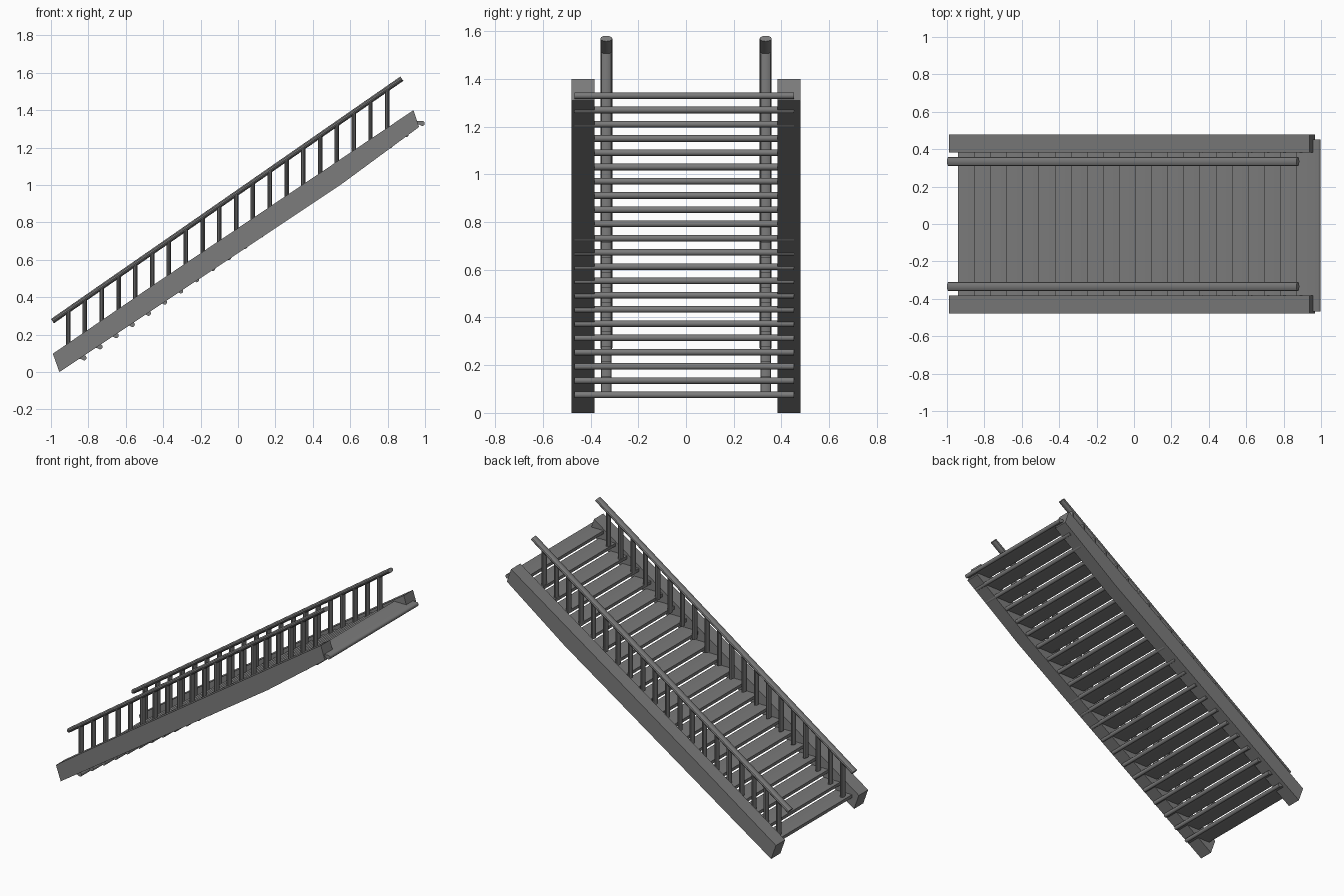
import bpy, bmesh, math
from mathutils import Matrix, Vector

if "Cube" in bpy.data.objects:
    bpy.data.objects.remove(bpy.data.objects["Cube"])

SLOPE = 0.694
DARK = bpy.data.materials.new("dark_grey")
DARK.diffuse_color = (0.2, 0.2, 0.2, 1)
DARK.use_nodes = True
DARK.node_tree.nodes["Principled BSDF"].inputs["Base Color"].default_value = DARK.diffuse_color


def finish(bm, name):
    bmesh.ops.recalc_face_normals(bm, faces=bm.faces[:])
    me = bpy.data.meshes.new(name)
    bm.to_mesh(me)
    bm.free()
    me.materials.append(DARK)
    ob = bpy.data.objects.new(name, me)
    bpy.context.collection.objects.link(ob)
    return ob


def prism(name, profile, y0, y1):
    """Extrude an (x, z) profile along y."""
    bm = bmesh.new()
    face = bm.faces.new([bm.verts.new((x, y0, z)) for x, z in profile])
    ext = bmesh.ops.extrude_face_region(bm, geom=[face])
    verts = [g for g in ext["geom"] if isinstance(g, bmesh.types.BMVert)]
    bmesh.ops.translate(bm, verts=verts, vec=(0, y1 - y0, 0))
    return finish(bm, name)


def oval_bar(name, a, b, half_y, half_t):
    """Twelve-sided oval bar between two points, wide along y."""
    a, b = Vector(a), Vector(b)
    side = Vector((0, 1, 0))
    up = (b - a).normalized().cross(side)
    bm = bmesh.new()
    rings = []
    for p in (a, b):
        rings.append([bm.verts.new(p + side * half_y * math.cos(t) + up * half_t * math.sin(t))
                      for t in (i * math.tau / 12 for i in range(12))])
    for i in range(12):
        j = (i + 1) % 12
        bm.faces.new((rings[0][i], rings[0][j], rings[1][j], rings[1][i]))
    for r in rings:
        bm.faces.new(r)
    return finish(bm, name)


# Side stringers, very slightly bowed
stringer = [(-0.99, 0.098), (-0.955, 0.0), (0.55, 1.002), (0.968, 1.31),
            (0.938, 1.40), (-0.44, 0.474)]
for side, s in (("front", -1), ("back", 1)):
    prism(f"{side}_stringer", stringer, s * 0.383, s * 0.479)

# Treads: thin board with a rounded nose
nose = [(0.051 + 0.014 * math.sin(t), 0.014 * math.cos(t))
        for t in (i * math.pi / 6 for i in range(7))]
tread = [(-0.065, 0.014)] + nose + [(0.035, -0.006), (-0.065, -0.006)]
for i in range(22):
    x = -0.875 + i * 0.0861
    z = 0.0755 + i * 0.0597
    prism(f"tread_{i + 1}", [(x + px, z + pz) for px, pz in tread], -0.468, 0.452)

# Handrails and balusters
for side, s in (("front", -1), ("back", 1)):
    y = s * 0.334
    oval_bar(f"{side}_handrail", (-0.992, y, 0.272), (0.876, y, 0.272 + 1.868 * SLOPE),
             0.025, 0.014)
    for i in range(20):
        x = -0.908 + i * 0.0898
        foot = 0.088 + i * 0.0625
        top = 0.272 + (x + 0.992) * SLOPE
        oval_bar(f"{side}_baluster_{i + 1}", (x, y, foot), (x, y, top), 0.022, 0.012)

for ob in bpy.context.collection.objects:
    ob.select_set(True)
    bpy.context.view_layer.objects.active = ob
bpy.ops.object.shade_smooth_by_angle(angle=math.radians(35))
